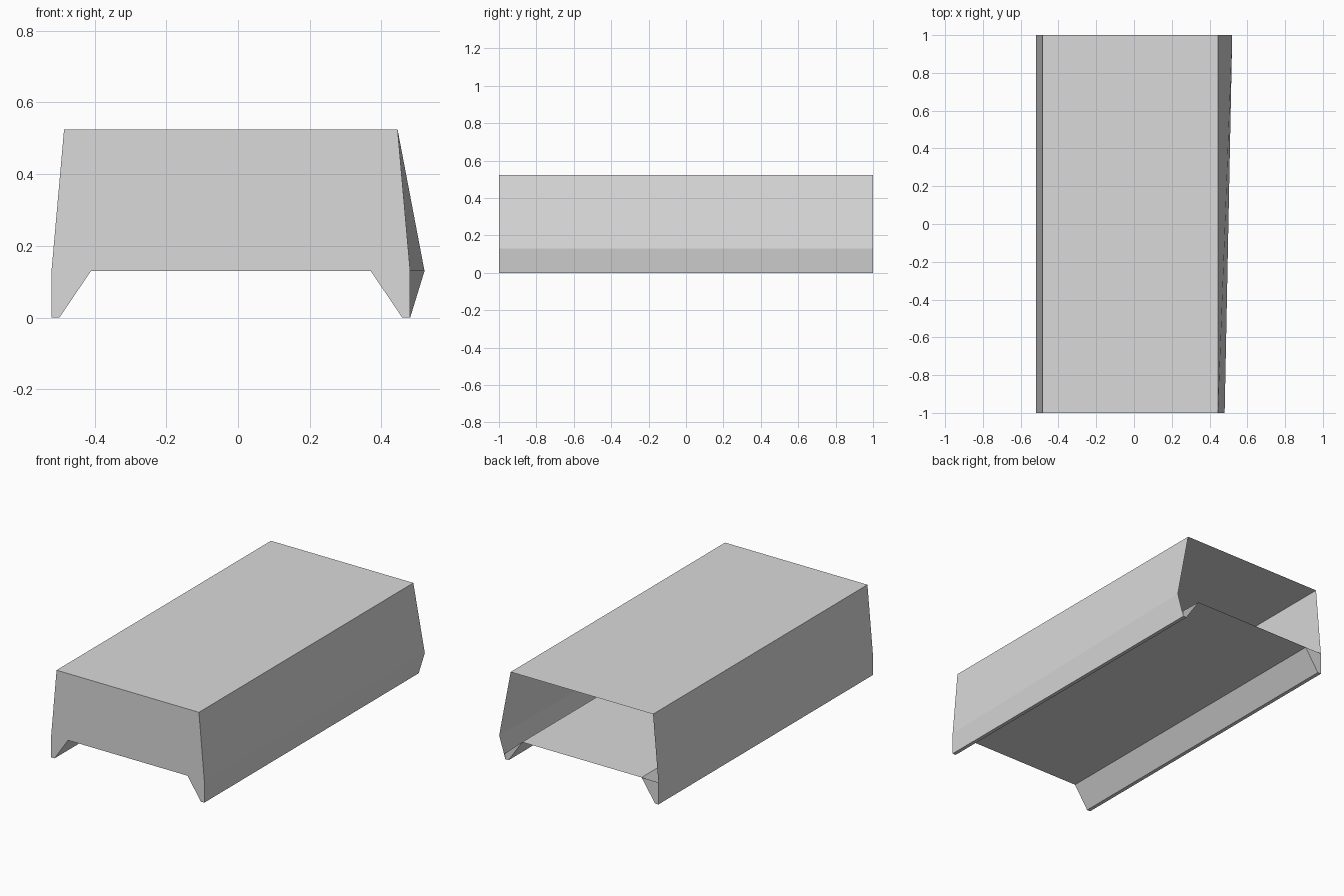
import bpy
import bmesh

cube = bpy.data.objects.get("Cube")
if cube:
    bpy.data.objects.remove(cube, do_unlink=True)

# Single flat grey
grey = bpy.data.materials.new("light_grey")
grey.use_nodes = True
colour = (0.7, 0.7, 0.7, 1)
grey.diffuse_color = colour
grey.node_tree.nodes["Principled BSDF"].inputs["Base Color"].default_value = colour

# Cross-section: roof corner, wall bend, foot outer, foot inner, floor corner
CENTRE = -0.02
half = [(0.465, 0.524), (0.5, 0.13), (0.5, 0), (0.478, 0), (0.39, 0.13)]
left = [(CENTRE + x, z) for x, z in half]
right = [(CENTRE - x, z) for x, z in reversed(half)]
front_profile = left + right

# The left wall flares out at the bend toward the open back
back_profile = list(front_profile)
back_profile[1] = (0.52, 0.13)


def add_object(name, bm):
    bmesh.ops.recalc_face_normals(bm, faces=bm.faces)
    mesh = bpy.data.meshes.new(name)
    bm.to_mesh(mesh)
    bm.free()
    mesh.materials.append(grey)
    obj = bpy.data.objects.new(name, mesh)
    bpy.context.collection.objects.link(obj)
    return obj


# Hollow body: closed front, roof, walls, feet and raised floor, open at the back
bm = bmesh.new()
front = [bm.verts.new((x, -1, z)) for x, z in front_profile]
back = [bm.verts.new((x, 1, z)) for x, z in back_profile]
count = len(front)
for i in range(count):
    j = (i + 1) % count
    bm.faces.new((front[i], front[j], back[j], back[i]))
bm.faces.new(front)

# End caps of the two feet
cap_top = bm.verts.new((0.485, 1, 0.03))
bm.faces.new((cap_top, back[2], back[3], back[4]))
bm.faces.new(back[5:9])
add_object("hollow_body", bm)
